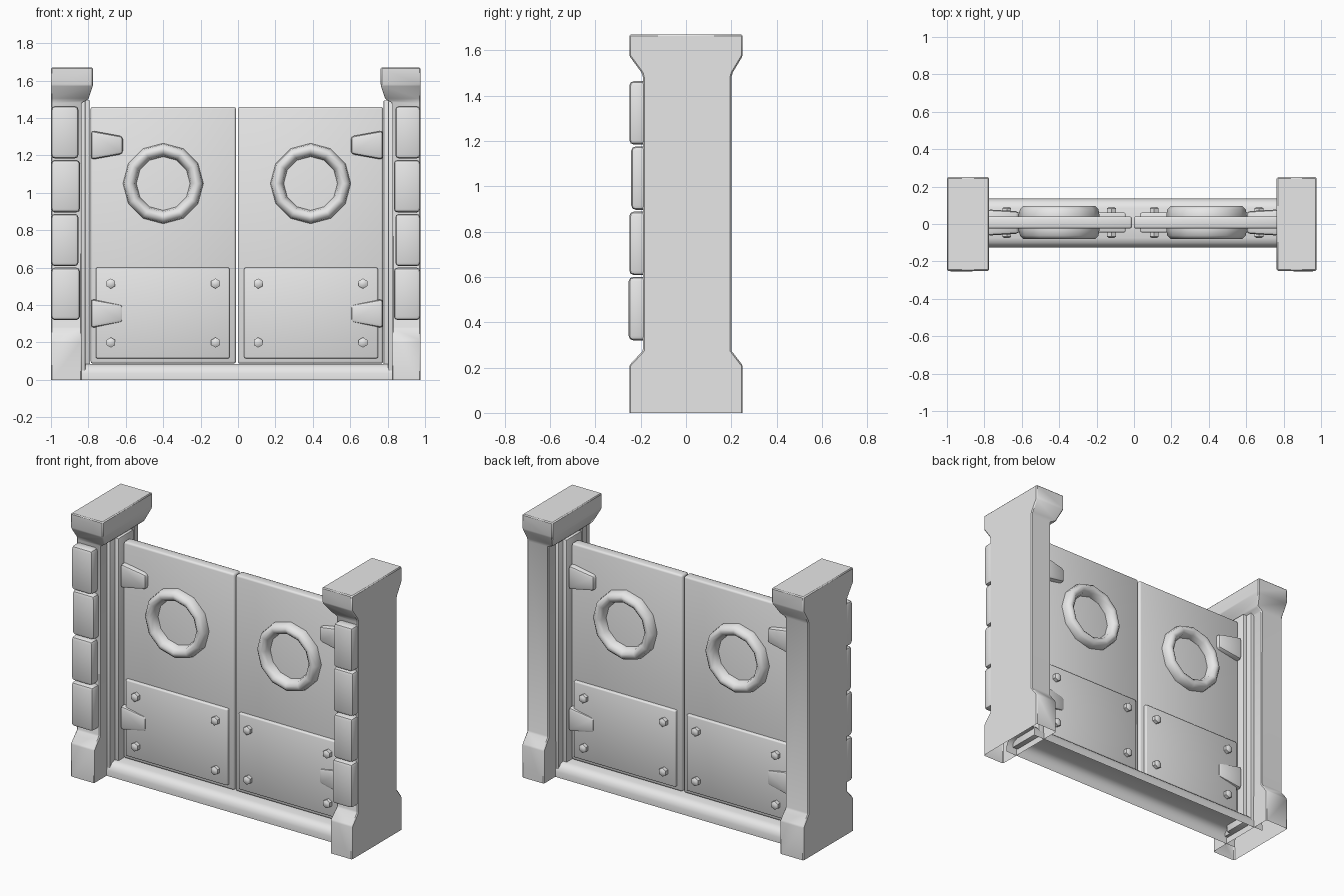
import bpy, bmesh, math
from mathutils import Matrix, Vector

cube = bpy.data.objects.get("Cube")
if cube:
    bpy.data.objects.remove(cube, do_unlink=True)

stone = bpy.data.materials.new("pale_grey")
stone.use_nodes = True
GREY = (0.8, 0.8, 0.8, 1)
stone.diffuse_color = GREY
stone.node_tree.nodes["Principled BSDF"].inputs["Base Color"].default_value = GREY

MID = -0.006   # the plane between the two doors
DOOR_Y = 0.008  # centre of the door thickness


def finish(name, bm, bevel=0, segments=2, angle=40, flip=False):
    """Turn a bmesh into a bevelled, shaded object; flip mirrors it across MID."""
    if flip:
        bmesh.ops.transform(bm, verts=bm.verts, matrix=Matrix.Translation((2 * MID, 0, 0)) @ Matrix.Scale(-1, 4, (1, 0, 0)))
    bmesh.ops.recalc_face_normals(bm, faces=bm.faces)
    if bevel:
        edges = [e for e in bm.edges if len(e.link_faces) == 2 and e.calc_face_angle() > 0.3]
        bmesh.ops.bevel(bm, geom=edges, offset=bevel, segments=segments, affect='EDGES', profile=0.5)
    mesh = bpy.data.meshes.new(name)
    bm.to_mesh(mesh)
    bm.free()
    mesh.materials.append(stone)
    for p in mesh.polygons:
        p.use_smooth = True
    mesh.set_sharp_from_angle(angle=math.radians(angle))
    obj = bpy.data.objects.new(name, mesh)
    bpy.context.collection.objects.link(obj)
    return obj


def box(name, lo, hi, **kw):
    bm = bmesh.new()
    bmesh.ops.create_cube(bm, size=1)
    lo, hi = Vector(lo), Vector(hi)
    for v in bm.verts:
        v.co = (lo + hi) / 2 + v.co * (hi - lo)
    return finish(name, bm, **kw)


def loft(rings, cap_start=True, cap_end=True):
    """Skin a list of equal-length closed loops."""
    bm = bmesh.new()
    loops = [[bm.verts.new(p) for p in ring] for ring in rings]
    n = len(loops[0])
    for a, b in zip(loops, loops[1:]):
        for i in range(n):
            j = (i + 1) % n
            bm.faces.new((a[i], a[j], b[j], b[i]))
    if cap_start:
        bm.faces.new(loops[0])
    if cap_end:
        bm.faces.new(loops[-1])
    return bm


def post(side, flip):
    # Height, inner x, front y, back y of each level; open underneath
    levels = [(0, .835, -.25, .25), (.21, .835, -.25, .25), (.275, .837, -.19, .2),
              (1.48, .837, -.19, .2), (1.5, .80, -.195, .205),
              (1.575, .775, -.25, .25), (1.67, .775, -.25, .25)]
    outer = 1 + 2 * MID if flip else 1
    rings = [[(-outer, f, z), (-x, f, z), (-x, b, z), (-outer, b, z)] for z, x, f, b in levels]
    finish(side + "_post", loft(rings, cap_start=False), bevel=.006, segments=1, flip=flip)

    # Facing stones on the front of the post
    for i, front in enumerate((-.253, -.25, -.242, -.25)):
        z = .32 + i * .288
        inset = .008 * (i % 2)
        box(f"{side}_facing_stone_{i + 1}", (-outer + .001, front, z),
            (-.845 - inset, -.17, z + .28), bevel=.02, flip=flip)

    # Stepped jamb
    box(side + "_outer_jamb", (-.87, -.12, .04), (-.815, .13, 1.495), bevel=.006, flip=flip)
    box(side + "_inner_jamb", (-.87, -.07, .04), (-.79, .085, 1.495), bevel=.006, flip=flip)


def door(side, flip):
    def slab(name, x0, x1, z0, z1, half, bevel):
        box(f"{side}_{name}", (x0, DOOR_Y - half, z0), (x1, DOOR_Y + half, z1),
            bevel=bevel, angle=60, flip=flip)

    slab("door_panel", -.788, -.011, .087, 1.46, .033, .012)
    slab("kick_plate", -.76, -.045, .115, .60, .053, .008)

    # Porthole ring, turned around the door's depth axis
    profile = [(.143, -.03), (.152, -.07), (.172, -.088), (.192, -.088), (.21, -.07), (.215, -.04)]
    profile += [(r, -y) for r, y in reversed(profile)]
    rings = []
    for i in range(13):
        a = math.tau * i / 12
        rings.append([(-.4 + r * math.cos(a), DOOR_Y + y, 1.05 + r * math.sin(a)) for r, y in profile])
    bm = loft(rings, False, False)
    bmesh.ops.remove_doubles(bm, verts=bm.verts, dist=.0001)
    finish(side + "_porthole_ring", bm, angle=50, flip=flip)

    # Tapered hinge straps wrapping both faces
    for label, z in (("lower", .355), ("upper", 1.255)):
        rings = []
        for x, h, d in ((-.787, .078, .07), (-.615, .047, .06)):
            rings.append([(x, DOOR_Y - d, z - h), (x, DOOR_Y + d, z - h),
                          (x, DOOR_Y + d, z + h), (x, DOOR_Y - d, z + h)])
        finish(f"{side}_{label}_hinge", loft(rings), bevel=.018, flip=flip)

    # Six-sided bolts through the plate corners
    n = 0
    for x in (-.68, -.12):
        for z in (.2, .515):
            n += 1
            rings = []
            for y, r in ((-.084, .014), (-.076, .027), (.076, .027), (.084, .014)):
                rings.append([(x + r * math.sin(math.tau * k / 6), DOOR_Y + y,
                               z + r * math.cos(math.tau * k / 6)) for k in range(6)])
            finish(f"{side}_bolt_{n}", loft(rings), angle=50, flip=flip)


for side, flip in (("right", False), ("left", True)):
    post(side, flip)
    door(side, flip)

# Rounded sill, hollow underneath
half = [(-.13, 0), (-.13, .035), (-.122, .06), (-.105, .078), (-.08, .086)]
section = half + [(-y, z) for y, z in reversed(half)]
bm = bmesh.new()
ends = [[bm.verts.new((x, y + .005, z)) for y, z in section] for x in (-.9, .9)]
for i in range(len(section) - 1):
    bm.faces.new((ends[0][i], ends[0][i + 1], ends[1][i + 1], ends[1][i]))
finish("sill", bm)
